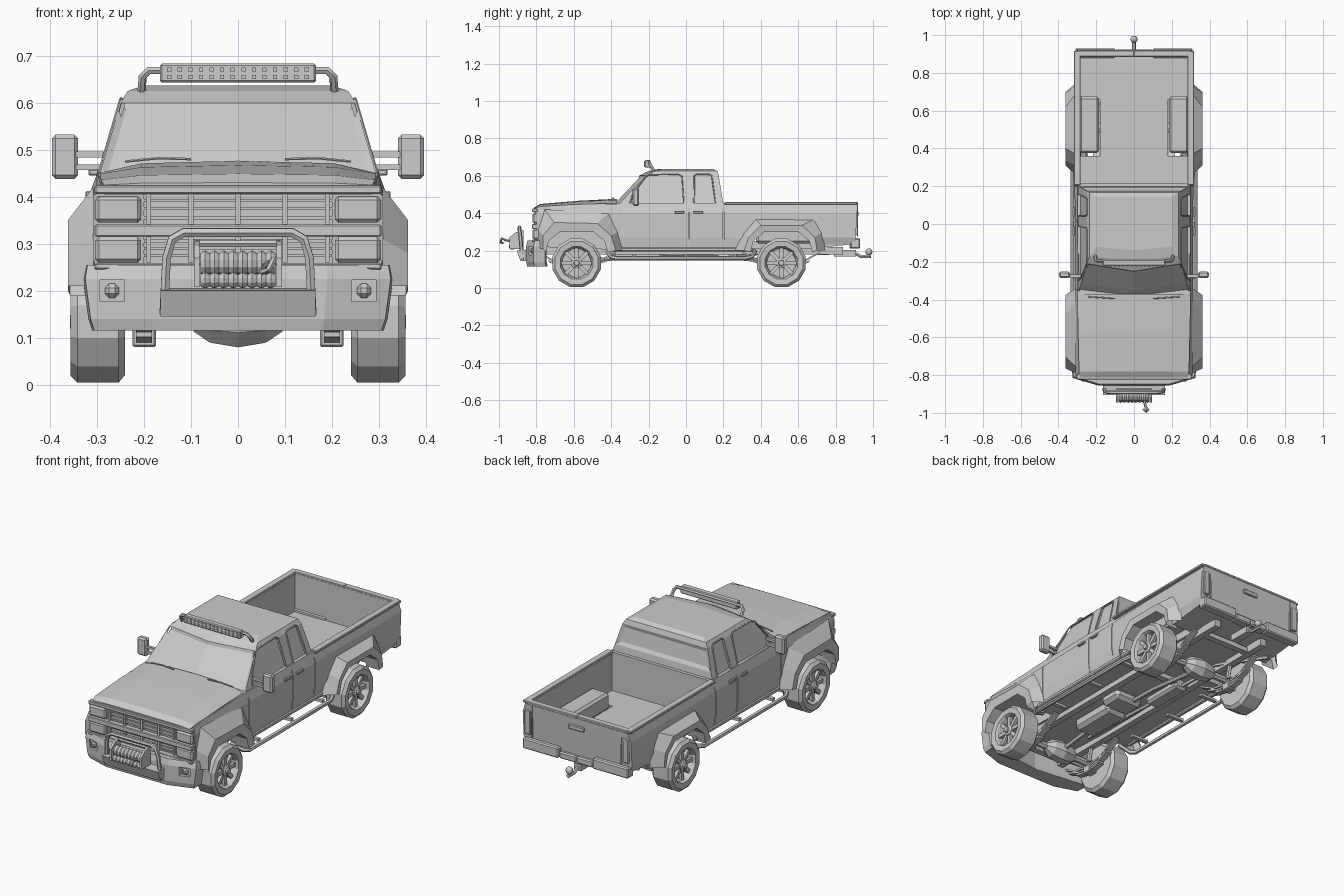
import bpy, bmesh, math
from mathutils import Matrix, Vector

cube = bpy.data.objects.get("Cube")
if cube:
    bpy.data.objects.remove(cube)


def finish(name, bm, mirror=False, smooth=False):
    """Turn a bmesh into an object, optionally mirrored across x."""
    bmesh.ops.recalc_face_normals(bm, faces=bm.faces)
    if mirror:
        copy = bmesh.ops.duplicate(bm, geom=bm.verts[:] + bm.edges[:] + bm.faces[:])["geom"]
        for v in [g for g in copy if isinstance(g, bmesh.types.BMVert)]:
            v.co.x *= -1
        bmesh.ops.reverse_faces(bm, faces=[g for g in copy if isinstance(g, bmesh.types.BMFace)])
    mesh = bpy.data.meshes.new(name)
    bm.to_mesh(mesh)
    bm.free()
    ob = bpy.data.objects.new(name, mesh)
    bpy.context.collection.objects.link(ob)
    if smooth:
        bpy.ops.object.select_all(action='DESELECT')
        bpy.context.view_layer.objects.active = ob
        ob.select_set(True)
        bpy.ops.object.shade_smooth_by_angle(angle=math.radians(40))
    return ob


def boxes(name, specs, mirror=False, bevel=0):
    """Boxes given as (centre, size) with an optional turn about x."""
    bm = bmesh.new()
    for centre, size, *turn in specs:
        m = Matrix.Translation(centre) @ Matrix.Rotation(turn[0] if turn else 0, 4, 'X')
        bmesh.ops.create_cube(bm, size=1, matrix=m @ Matrix.Diagonal((*size, 1)))
    if bevel:
        bmesh.ops.bevel(bm, geom=bm.edges[:], offset=bevel, segments=1, affect='EDGES')
    return finish(name, bm, mirror)


def loft_bm(rings, closed=True, caps=True):
    bm = bmesh.new()
    loops = [[bm.verts.new(p) for p in ring] for ring in rings]
    n = len(loops[0])
    for a, b in zip(loops, loops[1:]):
        for i in range(n if closed else n - 1):
            j = (i + 1) % n
            bm.faces.new((a[i], a[j], b[j], b[i]))
    if closed and caps:
        bm.faces.new(loops[0])
        bm.faces.new(loops[-1])
    return bm


def prism(name, profile, x0, x1, mirror=False):
    return finish(name, loft_bm([[(x, y, z) for y, z in profile] for x in (x0, x1)]), mirror)


def lathe(name, profile, y, z, sides=12, mirror=False, smooth=False):
    """Spin an (x, radius) profile about an axis along x."""
    turn = [math.tau * (i + .5) / sides for i in range(sides)]
    rings = [[(x, y + r * math.cos(a), z + r * math.sin(a)) for a in turn] for x, r in profile]
    return finish(name, loft_bm(rings), mirror, smooth)


def tube(name, points, radius, mirror=False):
    curve = bpy.data.curves.new(name, 'CURVE')
    curve.dimensions = '3D'
    curve.bevel_depth, curve.bevel_resolution, curve.use_fill_caps = radius, 1, True
    spline = curve.splines.new('POLY')
    spline.points.add(len(points) - 1)
    for p, co in zip(spline.points, points):
        p.co = (*co, 1)
    ob = bpy.data.objects.new(name, curve)
    bpy.context.collection.objects.link(ob)
    mesh = bpy.data.meshes.new_from_object(ob.evaluated_get(bpy.context.evaluated_depsgraph_get()))
    bm = bmesh.new()
    bm.from_mesh(mesh)
    bpy.data.objects.remove(ob)
    bpy.data.meshes.remove(mesh)
    return finish(name, bm, mirror, True)


def cut(target, cutter):
    cutter.hide_render = True
    mod = target.modifiers.new("cut", 'BOOLEAN')
    mod.operation, mod.solver, mod.object = 'DIFFERENCE', 'EXACT', cutter
    bpy.context.view_layer.update()
    bpy.context.view_layer.objects.active = target
    bpy.ops.object.modifier_apply(modifier=mod.name)
    bpy.data.objects.remove(cutter)


AXLES = {"front": -.585, "rear": .51}
HUB_Z = .134

# Lower body with a shoulder crease
side = [(-.79, .22), (-.805, .42), (-.78, .435), (-.4, .45), (.2, .455), (.918, .45),
        (.905, .235), (.66, .21), (-.4, .205)]
bm = loft_bm([[(x, y, z) for y, z in side] for x in (-1, 1)])
for z in (.27, .4):
    bmesh.ops.bisect_plane(bm, geom=bm.verts[:] + bm.edges[:] + bm.faces[:],
                           plane_co=(0, 0, z), plane_no=(0, 0, 1))
for v in bm.verts:
    z = v.co.z
    width = .305 if z < .265 else .318 if z < .41 else .3
    v.co.x *= width * (.97 if v.co.y < -.75 else 1)
body = finish("body", bm)

# Wheel wells, cargo bed, grille opening and panel seams
ARCH = [(-.165, .19), (-.15, .25), (-.09, .3), (.09, .3), (.15, .25), (.165, .19)]
for y in AXLES.values():
    cut(body, prism("well_cutter", [(y + a, z) for a, z in ARCH], .18, .4, True))
cut(body, boxes("bed_cutter", [((0, .55, .45), (.57, .67, .4))]))
cut(body, boxes("grille_cutter", [((0, -.81, .337), (.4, .05, .155))]))
cut(body, boxes("seam_cutter", [((.32, y, .34), (.034, .005, .25)) for y in (-.35, .015, .2)], True))
boxes("bed_wheelhouse", [((.238, .525, .283), (.106, .3, .09))], True, .012)
boxes("bed_rail", [((.3, .56, .452), (.036, .71, .014)), ((.15, .903, .452), (.3, .034, .014))], True, .003)
boxes("tailgate_seam", [((.262, .916, .36), (.004, .006, .17))], True)
boxes("tailgate_handle", [((0, .916, .395), (.09, .014, .025))], bevel=.004)
boxes("tail_light", [((.288, .912, .35), (.035, .016, .13))], True, .004)

# Flared fenders
SHAPES = {"front": ([(-.18, .21), (-.18, .28), (-.12, .35), (.11, .345), (.185, .28), (.21, .2)],
                    [(-.205, .21), (-.205, .31), (-.17, .42), (.17, .4), (.22, .3), (.245, .2)]),
          "rear": ([(-.2, .2), (-.175, .27), (-.11, .335), (.11, .335), (.18, .27), (.19, .2)],
                   [(-.25, .2), (-.2, .3), (-.14, .37), (.18, .37), (.22, .3), (.235, .2)])}
for end, (mid, outer) in SHAPES.items():
    rows = ((outer, .308), (mid, .362), (ARCH, .357), (ARCH, .28))
    rings = [[(x, AXLES[end] + a, z) for a, z in loop] for loop, x in rows]
    finish(end + "_fender_flare", loft_bm(rings, closed=False), True)

# Hood with a raised centre
def hood_ring(y, z, rise, w):
    half = [(w, z - .02), (w, z), (.205, z + rise), (0, z + rise * 1.3)]
    return [(x, y, h) for x, h in half] + [(-x, y, h) for x, h in half[-2::-1]]

finish("hood", loft_bm([hood_ring(-.812, .425, .004, .285), hood_ring(-.78, .436, .01, .292),
                        hood_ring(-.56, .449, .014, .294), hood_ring(-.37, .452, .019, .29)]))

# Cab with recessed windscreen and rear window
levels = [(.44, -.4, -.365, .2, .297), (.49, -.355, -.32, .193, .282), (.6, -.25, -.21, .175, .25),
          (.625, -.2, -.17, .167, .235), (.637, -.14, -.12, .145, .2)]
bm = loft_bm([[(0, fc, z), (w, f, z), (w, r, z), (-w, r, z), (-w, f, z)] for z, fc, f, r, w in levels])
bmesh.ops.recalc_face_normals(bm, faces=bm.faces)
mids = {f: f.calc_center_median() for f in bm.faces}
screen = [f for f, c in mids.items() if f.normal.y < -.4 and c.z < .61 and f.normal.z > .1]
rear = [f for f, c in mids.items() if f.normal.y > .7 and .49 < c.z < .6]
for faces, edge in ((screen, .014), (rear, .018)):
    bmesh.ops.inset_region(bm, faces=faces, thickness=edge, depth=-.008, use_even_offset=True)
cab = finish("cab", bm)

# Side windows
def wall(z):
    return .297 - (z - .44) * .293

WINDOWS = {"door": [(-.3, .45), (-.285, .5), (-.215, .597), (-.19, .606), (-.04, .608), (-.022, .598), (-.012, .45)],
           "quarter": [(.042, .45), (.045, .6), (.055, .608), (.125, .608), (.138, .6), (.158, .45)]}
for name, shape in WINDOWS.items():
    rings = [[(wall(z) + d, y, z) for y, z in shape] for d in (-.01, .05)]
    cut(cab, finish("window_cutter", loft_bm(rings), True))
    tube(name + "_window_seal", [(wall(z) + .001, y, z) for y, z in shape + shape[:1]], .004, True)
boxes("door_handle", [((.318, y, .405), (.014, .05, .014)) for y in (-.035, .065)], True, .003)
tube("wiper", [(.24, -.385, .475), (.17, -.39, .482), (.1, -.395, .48)], .003, True)

# Towing mirrors
boxes("mirror_head", [((.368, -.268, .485), (.056, .034, .094))], True, .008)
boxes("mirror_arm", [((.315, -.275, z), (.07, .014, .012)) for z in (.463, .49)], True)

# Roof light bar
boxes("light_bar", [((0, -.205, .663), (.332, .032, .04))], bevel=.004)
boxes("light_bar_lens", [((.0115 + i * .0225, -.222, z), (.009, .006, .009))
                         for i in range(7) for z in (.655, .671)], True)
tube("light_bar_hoop", [(.205, -.17, .625), (.203, -.19, .655), (.19, -.195, .669), (0, -.195, .669)], .009, True)

# Grille and headlights
boxes("grille_bars", [((0, -.808, z), (.61, .03, h)) for z, h in ((.415, .018), (.328, .026), (.252, .014))], bevel=.003)
boxes("grille_slats", [((0, -.796, z), (.4, .014, .007)) for z in (.275, .29, .305, .355, .375, .392)])
boxes("grille_uprights", [((x, -.8, .335), (.01, .02, .15)) for x in (-.19, -.1, 0, .1, .19)])
boxes("headlight", [((.255, -.803, z), (.098, .034, .056)) for z in (.373, .287)], True, .008)

# Front bumper with fog lights
plan = [(0, -.855), (.19, -.855), (.325, -.815), (.33, -.755), (.3, -.745), (0, -.78)]
rows = ((.115, .94, .006), (.14, .965, 0), (.225, 1, 0), (.255, .985, .008))
bumper = finish("front_bumper", loft_bm([[(x * s, y + dy, z) for x, y in plan + [(-a, b) for a, b in plan[-2:0:-1]]]
                                         for z, s, dy in rows]))
cut(bumper, boxes("fog_cutter", [((.268, -.84, .2), (.052, .05, .046))], True))
boxes("fog_light", [((.268, -.822, .2), (.03, .025, .03))], True, .009)

# Bull bar, winch and tow hook
tube("bull_bar", [(.158, -.875, .15), (.152, -.885, .27), (.14, -.89, .31), (.115, -.89, .324), (0, -.89, .324)], .0105, True)
prism("winch_tray", [(-.85, .145), (-.885, .145), (-.905, .2), (-.85, .205)], -.165, .165)
ribs = [(-.08 + i * .01, .022 + .006 * (i % 2)) for i in range(17)]
lathe("winch_drum", ribs, -.915, .258, 10)
lathe("winch_roller", [(x, r - .01) for x, r in ribs], -.93, .222, 10)
prism("winch_bracket", [(-.945, .208), (-.945, .27), (-.915, .295), (-.87, .31), (-.87, .208)], .082, .094, True)
tube("winch_crossbar", [(-.09, -.88, .3), (.09, -.88, .3)], .008)
tube("tow_hook", [(.055, -.93, .25), (.06, -.965, .255), (.075, -.985, .265), (.065, -.993, .245), (.05, -.98, .24)], .007)

# Wheels with spoked rims
tyre = [(.24, .09), (.24, .117), (.254, .134), (.342, .134), (.356, .119), (.353, .09), (.343, .084), (.315, .078)]
for end, y in AXLES.items():
    lathe(end + "_tyre", tyre, y, HUB_Z, 12, True)
    lathe(end + "_hub", [(.31, .032), (.342, .028), (.348, .016), (.358, .014)], y, HUB_Z, 10, True)
    spokes = []
    for i in range(8):
        a = math.tau * i / 8
        centre = Vector((.33, y, HUB_Z)) + .052 * Vector((0, math.cos(a), math.sin(a)))
        spokes.append((centre, (.016, .064, .02), a))
    boxes(end + "_spokes", spokes, True)
    # Axle, differential and leaf springs
    lathe(end + "_axle", [(-.25, .02), (.25, .02)], y, HUB_Z, 8, smooth=True)
    lathe(end + "_differential", [(-.095, .022), (-.06, .048), (0, .059), (.06, .048), (.095, .022)], y, HUB_Z, 8)
    for k, span in enumerate((.21, .15, .09)):
        drop = .112 - .012 * k
        arc = [(y + t * span, drop + .075 * (t * span / .21) ** 2) for t in (-1, -.5, 0, .5, 1)]
        prism(end + "_leaf_spring", arc + [(a, z + .01) for a, z in arc[::-1]], .183, .217, True)
    boxes(end + "_spring_clamp", [((.2, y, .115), (.05, .05, .07))], True, .004)
    tube(end + "_shock", [(.16, y + .04, .12), (.15, y + .08, .24)], .012, True)

# Chassis, drivetrain and exhaust
boxes("frame_rail", [((.15, .04, .2), (.035, 1.6, .04))], True)
boxes("cross_member", [((0, y, .195), (.3, .035, .025)) for y in (-.72, .25, .72)])
boxes("gearbox", [((0, -.26, .185), (.13, .27, .07)), ((.03, -.06, .185), (.17, .13, .06))], bevel=.018)
tube("drive_shaft", [(0, -.585, .135), (0, -.2, .18), (0, .15, .175), (0, .51, .135)], .013)
boxes("muffler", [((-.09, .15, .18), (.08, .24, .045))], bevel=.012)
tube("exhaust_pipe", [(-.08, -.45, .19), (-.09, .1, .178), (-.1, .36, .18), (-.12, .48, .215), (-.15, .6, .19), (-.25, .76, .185)], .011)

# Side step tubes
tube("side_step", [(.25, -.42, .195), (.31, -.4, .165), (.326, -.37, .158), (.326, .31, .158), (.31, .35, .165), (.25, .37, .195)], .012, True)
boxes("step_bracket", [((.27, y, .175), (.1, .02, .014)) for y in (-.28, 0, .26)], True)
boxes("rocker", [((.3, -.02, .205), (.022, .76, .022))], True, .005)

# Rear bumper and hitch
boxes("rear_bumper", [((.205, .905, .238), (.21, .05, .056)), ((.05, .898, .228), (.1, .05, .036))], True, .006)
boxes("hitch_receiver", [((0, .85, .185), (.04, .12, .035))])
tube("hitch_shank", [(0, .86, .19), (0, .915, .18), (0, .935, .168), (0, .99, .168)], .01)
bm = bmesh.new()
bmesh.ops.create_uvsphere(bm, u_segments=10, v_segments=6, radius=.019, matrix=Matrix.Translation((0, .978, .193)))
finish("hitch_ball", bm, smooth=True)
